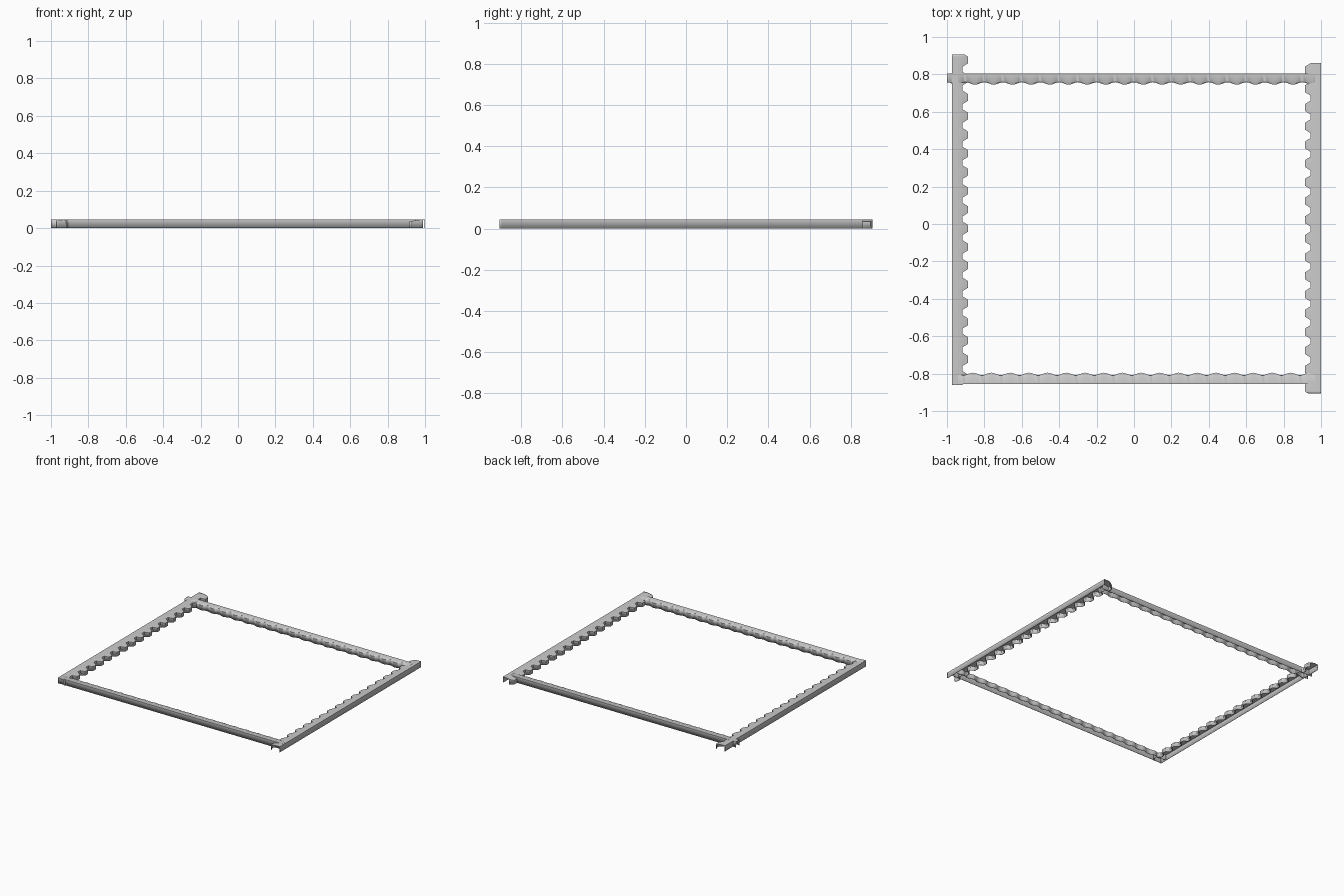
import bpy, bmesh, math
from mathutils import Matrix

if "Cube" in bpy.data.objects:
    bpy.data.objects.remove(bpy.data.objects["Cube"])

H = 0.045        # strip height
PITCH = 0.1      # corrugation pitch


def clipped_stations(length, first_peak, pattern):
    """Positions along the strip with wave height 0..1, clipped to its length."""
    raw = []
    for k in range(-1, int(length / PITCH) + 3):
        centre = first_peak + (k - 1) * PITCH
        raw += [(centre + d, w) for d, w in pattern]
    out = []
    for (y0, w0), (y1, w1) in zip(raw, raw[1:]):
        if 0 <= y0 <= length:
            out.append((y0, w0))
        for end in (0.0, length):
            if y0 < end < y1:
                out.append((end, w0 + (w1 - w0) * (end - y0) / (y1 - y0)))
    return sorted(out)


def strip(name, length, first_peak, pattern, profile, origin, angle):
    """Open channel along local +Y, outer wall at x = 0, wavy wall on +X."""
    bm = bmesh.new()
    rows = []
    for y, w in clipped_stations(length, first_peak, pattern):
        rows.append([bm.verts.new((x, y, z)) for x, z in profile(w)])
    for a, b in zip(rows, rows[1:]):
        for i in range(len(a) - 1):
            bm.faces.new((a[i], a[i + 1], b[i + 1], b[i]))
    mesh = bpy.data.meshes.new(name)
    bm.to_mesh(mesh)
    bm.free()
    ob = bpy.data.objects.new(name, mesh)
    bpy.context.collection.objects.link(ob)
    ob.matrix_world = Matrix.Translation((*origin, 0)) @ Matrix.Rotation(angle, 4, 'Z')
    # thin sheet thickness
    mod = ob.modifiers.new("sheet", 'SOLIDIFY')
    mod.thickness = 0.003
    mod.offset = -1
    bpy.ops.object.select_all(action='DESELECT')
    ob.select_set(True)
    bpy.context.view_layer.objects.active = ob
    bpy.ops.object.shade_smooth_by_angle(angle=math.radians(50))
    return ob


def side_profile(w):
    edge = 0.057 + 0.029 * w
    return [(0, 0), (0, H), (0.032, H), (0.057, H - 0.004),
            (edge + 0.0005, H - 0.006 - 0.006 * w), (edge + 0.0005, 0)]


def end_profile(w):
    edge = 0.047 + 0.013 * w
    return [(0, 0), (0, H), (0.045, H), (edge, H - 0.006), (edge, 0)]


# broad rounded scallops for the sides, fine ripples for front and back
scallop = [(-0.036, 0), (-0.018, 1), (0, 1), (0.018, 1), (0.036, 0)]
ripple = [(PITCH * (i / 8 - 0.5), 0.5 - 0.5 * math.cos(math.tau * i / 8))
          for i in range(8)]

# side strips
strip("left_strip", 1.765, 0.037, scallop, side_profile, (-0.974, -0.86), 0)
strip("right_strip", 1.765, 0.037, scallop, side_profile, (1.0, 0.86), math.pi)

# front and back strips
strip("back_strip", 1.97, 0.05, ripple, end_profile, (-1.0, 0.805), -math.pi / 2)
strip("front_strip", 1.96, 0.05, ripple, end_profile, (0.988, -0.855), math.pi / 2)
